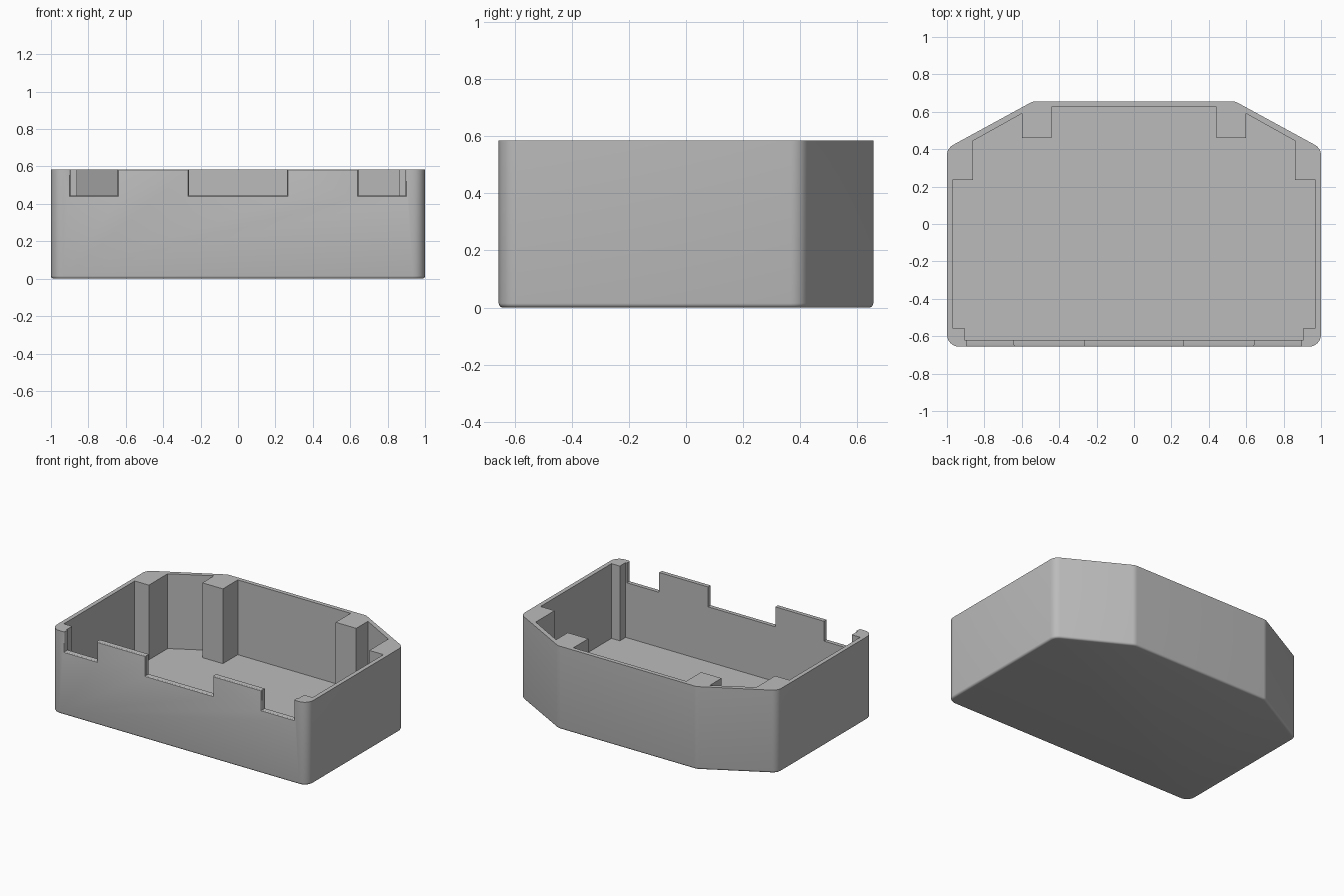
import bpy, bmesh, math
from mathutils import Vector

if "Cube" in bpy.data.objects:
    bpy.data.objects.remove(bpy.data.objects["Cube"])

HEIGHT, FLOOR, SILL = 0.585, 0.058, 0.445
FRONT = -0.656

grey = bpy.data.materials.new("plain grey")
grey.diffuse_color = (0.5, 0.5, 0.5, 1)
grey.use_nodes = True
grey.node_tree.nodes["Principled BSDF"].inputs["Base Color"].default_value = grey.diffuse_color


def mirrored(right):
    """Close a right-half outline (front to back) with its mirror image."""
    return right + [(-x, y) for x, y in reversed(right)]


def rounded(points, radius, steps=6):
    """Replace every corner of a convex outline by a tangent arc."""
    out = []
    for i, p in enumerate(points):
        p = Vector(p)
        a = (Vector(points[i - 1]) - p).normalized()
        b = (Vector(points[(i + 1) % len(points)]) - p).normalized()
        half = a.angle(b) / 2
        center = p + (a + b).normalized() * radius / math.sin(half)
        start = p + a * radius / math.tan(half) - center
        sweep = math.pi - 2 * half
        for k in range(steps + 1):
            t = sweep * k / steps
            c, s = math.cos(t), math.sin(t)
            out.append((center.x + start.x * c - start.y * s,
                        center.y + start.x * s + start.y * c))
    return out


def prism(name, outline, z0, z1, base_bevel=0):
    bm = bmesh.new()
    base = bm.faces.new([bm.verts.new((x, y, z0)) for x, y in outline])
    top = bmesh.ops.extrude_face_region(bm, geom=[base])["geom"]
    bmesh.ops.translate(bm, vec=(0, 0, z1 - z0),
                        verts=[v for v in top if isinstance(v, bmesh.types.BMVert)])
    bmesh.ops.recalc_face_normals(bm, faces=bm.faces)
    if base_bevel:
        rim = [e for e in bm.edges if all(abs(v.co.z - z0) < 1e-5 for v in e.verts)]
        bmesh.ops.bevel(bm, geom=rim, offset=base_bevel, segments=4,
                        profile=0.5, affect='EDGES')
    mesh = bpy.data.meshes.new(name)
    bm.to_mesh(mesh)
    bm.free()
    obj = bpy.data.objects.new(name, mesh)
    bpy.context.collection.objects.link(obj)
    mesh.materials.append(grey)
    return obj


# Outer body with chamfered back corners
outer = mirrored([(1, FRONT), (1, 0.405), (0.54, 0.656)])
# reorder so the outline runs counter-clockwise around the body
tray = prism("tray", rounded(outer, 0.065), 0, HEIGHT, 0.015)

# Cavity outline leaves the corner blocks and the screw posts standing
cavity = mirrored([(0.905, -0.62), (0.905, -0.555), (0.97, -0.555), (0.97, 0.235),
                   (0.86, 0.235), (0.86, 0.445), (0.60, 0.59), (0.60, 0.46),
                   (0.44, 0.46), (0.44, 0.626)])
cutters = [prism("cavity_cutter", cavity, FLOOR, HEIGHT + 0.2)]

# Three notches in the front wall, leaving two tabs
for x0, x1 in ((-0.895, -0.643), (-0.262, 0.262), (0.643, 0.895)):
    box = [(x0, FRONT - 0.1), (x1, FRONT - 0.1), (x1, -0.59), (x0, -0.59)]
    cutters.append(prism("notch_cutter", box, SILL, HEIGHT + 0.2))

for cutter in cutters:
    mod = tray.modifiers.new("cut", 'BOOLEAN')
    mod.operation, mod.solver, mod.object = 'DIFFERENCE', 'EXACT', cutter
bpy.context.view_layer.update()
cut_mesh = bpy.data.meshes.new_from_object(
    tray.evaluated_get(bpy.context.evaluated_depsgraph_get()))
tray.modifiers.clear()
tray.data = cut_mesh
for cutter in cutters:
    bpy.data.objects.remove(cutter)

# Soften the outer edge of the notched front rim
bm = bmesh.new()
bm.from_mesh(cut_mesh)
bmesh.ops.remove_doubles(bm, verts=bm.verts, dist=1e-5)
rim = [e for e in bm.edges
       if all(abs(v.co.y - FRONT) < 1e-4 and v.co.z > SILL - 0.01
              and abs(v.co.x) < 0.9 for v in e.verts)
       and len(e.link_faces) == 2 and e.calc_face_angle() > 1]
bmesh.ops.bevel(bm, geom=rim, offset=0.01, segments=3, profile=0.5, affect='EDGES')
bm.to_mesh(cut_mesh)
bm.free()

bpy.context.view_layer.objects.active = tray
tray.select_set(True)
bpy.ops.object.shade_smooth_by_angle(angle=math.radians(28))
